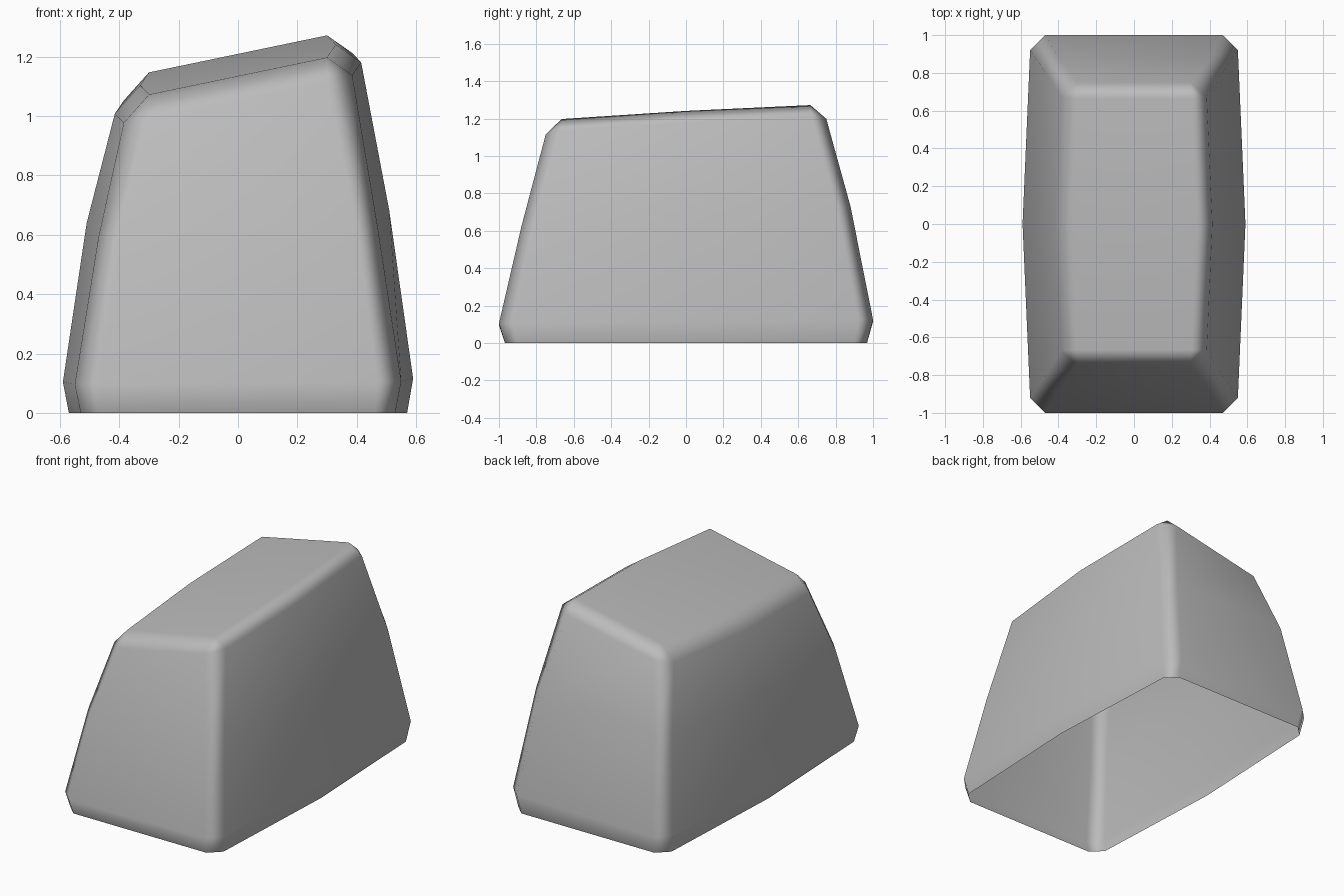
import bpy
import bmesh

cube = bpy.data.objects.get("Cube")
if cube:
    bpy.data.objects.remove(cube, do_unlink=True)

# Plain grey stone
stone = bpy.data.materials.new("stone grey")
stone.use_nodes = True
grey = (0.5, 0.5, 0.5, 1)
stone.diffuse_color = grey
stone.node_tree.nodes["Principled BSDF"].inputs["Base Color"].default_value = grey


def ring(bm, end, side, middle, height, tilt):
    """One level: chamfered rectangle, bulging at the middle of its long sides."""
    (ex, ey), (sx, sy) = end, side
    half = [(ex, -ey), (sx, -sy), (middle, 0), (sx, sy), (ex, ey)]
    outline = half + [(-x, -y) for x, y in half]
    return [bm.verts.new((x, y, height + tilt[0] * x + tilt[1] * y))
            for x, y in outline]


# End corner, side corner, side middle, height, tilt along x and y
levels = [
    ((0.46, 0.968), (0.53, 0.90), 0.57, 0.0, (0, 0)),
    ((0.47, 1.0), (0.55, 0.92), 0.59, 0.11, (0.01, 0.01)),
    ((0.40, 0.88), (0.47, 0.805), 0.51, 0.66, (0.04, 0.06)),
    ((0.30, 0.75), (0.385, 0.67), 0.415, 1.095, (0.208, 0.056)),
    ((0.30, 0.665), (0.30, 0.665), 0.33, 1.1725, (0.208, 0.056)),
]

# Loft the walls, close the sloping top, leave the underside open
bm = bmesh.new()
rings = [ring(bm, *level) for level in levels]
for low, high in zip(rings, rings[1:]):
    for i in range(len(low)):
        j = (i + 1) % len(low)
        bm.faces.new((low[i], low[j], high[j], high[i]))
bm.faces.new(rings[-1])
bmesh.ops.remove_doubles(bm, verts=bm.verts, dist=0.001)
bmesh.ops.recalc_face_normals(bm, faces=bm.faces)
for face in bm.faces:
    face.smooth = True

mesh = bpy.data.meshes.new("stone_block")
bm.to_mesh(mesh)
bm.free()
mesh.materials.append(stone)
block = bpy.data.objects.new("stone_block", mesh)
bpy.context.collection.objects.link(block)

# Large faces stay flat, chamfers blend softly
block.modifiers.new("soft edges", 'WEIGHTED_NORMAL')
